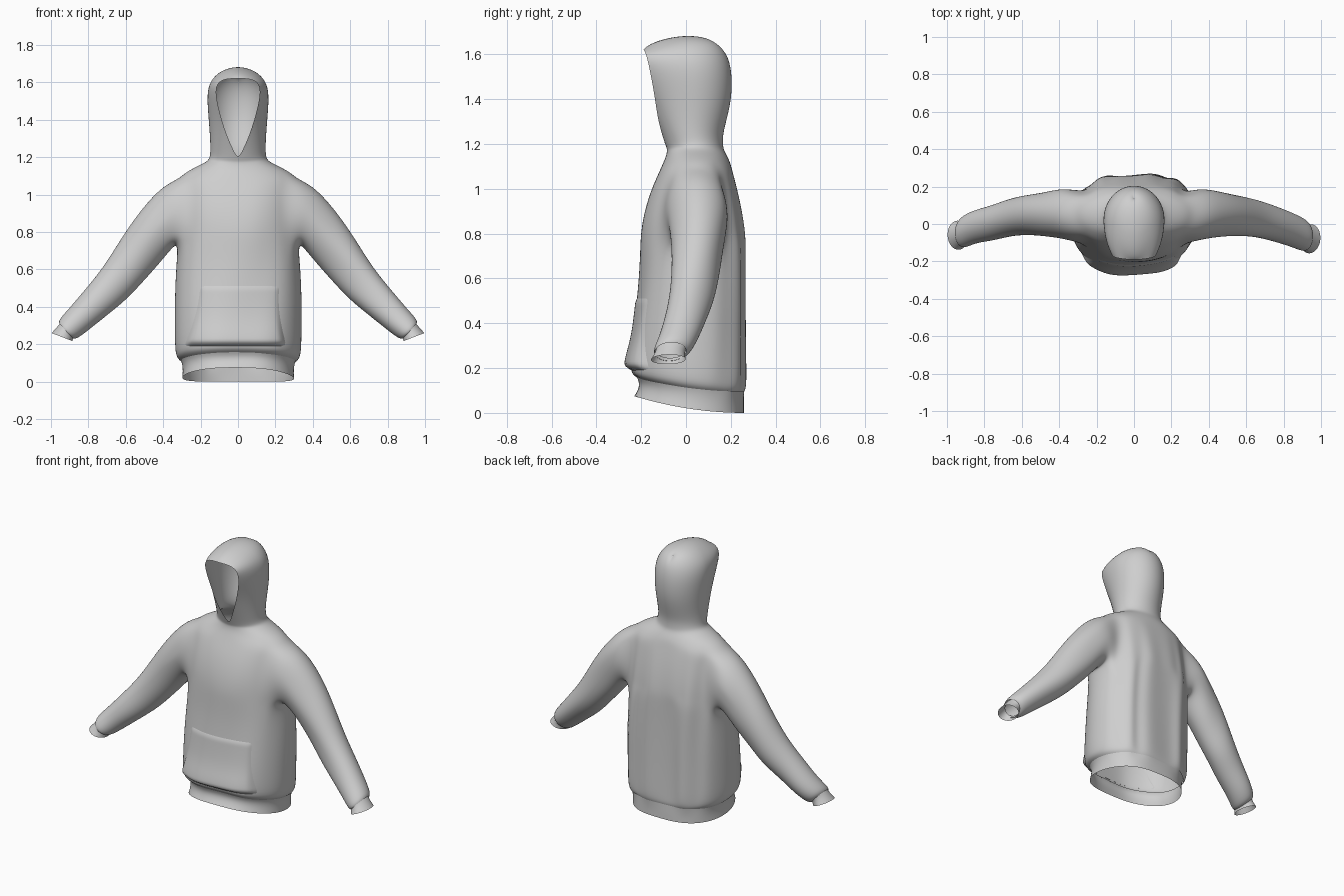
import bpy, bmesh
from math import sin, cos, pi, atan2, asin, exp
from mathutils import Matrix, Vector
from mathutils.bvhtree import BVHTree

old = bpy.data.objects.get("Cube")
if old:
    bpy.data.objects.remove(old)

GREY = (0.62, 0.62, 0.62, 1)
fabric = bpy.data.materials.new("grey fabric")
fabric.use_nodes = True
fabric.diffuse_color = GREY
fabric.node_tree.nodes["Principled BSDF"].inputs["Base Color"].default_value = GREY

HALF = 20                 # columns from centre front to centre back
ARM = (6, 14)             # columns cut away for the armhole


def half_ring(zf, zb, width, front, back, opening=0, arch=0, boxy=(1, 1)):
    """Half of a horizontal cloth ring, centre front to centre back on +x."""
    mid = (front + back) / 2
    start = asin(min(opening / width, 0.95)) if width else 0
    pts = []
    for j in range(HALF + 1):
        t = start + (pi - start) * j / HALF
        c = cos(t)
        reach = (mid - front) / cos(start) if c > 0 else back - mid
        x = width * max(sin(t), 0) ** boxy[c < 0]
        if j == 0:
            x = opening
        if j == HALF:
            x = 0
        blend = 1 - ((1 + c) / 2) ** 2
        rise = arch * max(sin(pi * j / HALF), 0)
        pts.append(Vector((x, mid - reach * c, zf + (zb - zf) * blend + rise)))
    return pts


def skin(bm, rings, closed=False, skip=lambda i, j: False):
    """Join successive rings of vertices with quads."""
    n = len(rings[0])
    for i in range(len(rings) - 1):
        for j in range(n if closed else n - 1):
            k = (j + 1) % n
            if not skip(i, j):
                bm.faces.new((rings[i][j], rings[i][k], rings[i + 1][k], rings[i + 1][j]))


def add_ring(bm, pts):
    return [bm.verts.new(p) for p in pts]


def folds(p):
    """Soft hanging folds in the cloth, and the slight twist of the body and right arm."""
    x, y, z = p
    body = max(0, 1 - (abs(x) / 0.35) ** 4)
    fall = max(0, min(1, (1.1 - z) / 0.4)) * min(1, max(0, z - 0.05) / 0.1)
    twist = 0.06 * y * max(0, min(1, (0.8 - z) / 0.3)) if abs(x) < 0.36 else 0
    if y > 0.1:
        y += body * fall * (0.014 * cos(48 * (x - 0.09) + 0.8 * (z - 0.3)) - 0.004)
    elif y < -0.1:
        y += 0.005 * body * fall * sin(20 * x - 4 * z + 1)
    if abs(x) > 0.4:
        y += 0.005 * sin(22 * z + 14 * x) + max(0, -x - 0.5) * 0.05
    return Vector((x + twist, y, z))


def finish(name, bm, mirrored=True, levels=2):
    if mirrored:
        bmesh.ops.mirror(bm, geom=bm.verts[:] + bm.edges[:] + bm.faces[:],
                         matrix=Matrix.Identity(4), merge_dist=0.0005, axis='X')
        bmesh.ops.remove_doubles(bm, verts=bm.verts, dist=0.0005)
        for v in bm.verts:
            v.co = folds(v.co)
    bmesh.ops.recalc_face_normals(bm, faces=bm.faces)
    mesh = bpy.data.meshes.new(name)
    bm.to_mesh(mesh)
    mesh.materials.append(fabric)
    ob = bpy.data.objects.new(name, mesh)
    bpy.context.collection.objects.link(ob)
    for poly in mesh.polygons:
        poly.use_smooth = True
    sub = ob.modifiers.new("smooth cloth", 'SUBSURF')
    sub.levels = sub.render_levels = levels
    return ob


# Body: front height, back height, half width, front y, back y
torso = [(.155, .095, .308, -.215, .262), (.172, .11, .326, -.238, .268),
         (.20, .15, .338, -.25, .272), (.33, .30, .339, -.238, .27),
         (.48, .46, .339, -.22, .27), (.62, .61, .332, -.206, .27), (.74, .74, .318, -.202, .27)]
chest = [(.74 + .34 * s, .74 + .34 * s, .318 - .012 * s, -.202 + .084 * s ** 2, .27 - .062 * s ** 1.6)
         for s in (k / 6 for k in range(1, 7))]
shoulder = [(1.12, 1.12, .278, -.1, .197), (1.15, 1.15, .222, -.088, .182),
            (1.175, 1.175, .168, -.084, .168), (1.185, 1.2, .15, -.088, .165)]
# Hood: the sixth value is the half width of the face opening, the seventh the arch
hood = [(1.245, 1.245, .148, -.108, .165, .028), (1.31, 1.31, .15, -.125, .182, .058),
        (1.4, 1.4, .157, -.138, .203, .088), (1.5, 1.5, .165, -.155, .206, .114),
        (1.57, 1.57, .161, -.17, .194, .12), (1.605, 1.61, .14, -.18, .175, .1, .012),
        (1.618, 1.632, .09, -.188, .15, .055, .038), (1.62, 1.64, 0, -.192, .125, 0, .053)]

bm = bmesh.new()
rings = [add_ring(bm, half_ring(*r, boxy=(.74, .64))) for r in torso]
rings += [add_ring(bm, half_ring(*r, boxy=(.78, .72))) for r in chest]
rings += [add_ring(bm, half_ring(*r)) for r in shoulder + hood]
low, high = len(torso) - 1, len(torso) + len(chest) - 1
skin(bm, rings, skip=lambda i, j: low <= i < high and ARM[0] <= j < ARM[1])

# Sleeve: upper x, z, lower x, z, centre y, half depth
sleeve = [(.36, 1.082, .322, .755, .05, .152), (.43, 1.02, .36, .705, .055, .132),
          (.53, .905, .43, .62, .055, .117), (.62, .775, .52, .52, .045, .106),
          (.72, .61, .60, .435, .025, .1), (.82, .49, .70, .355, -.005, .093),
          (.90, .395, .80, .275, -.035, .088), (.955, .335, .865, .225, -.062, .085),
          (.958, .315, .885, .232, -.07, .07)]
cuff = [(.945, .32, .88, .245, -.067, .068), (.965, .295, .88, .235, -.072, .066),
        (.997, .26, .885, .217, -.077, .078)]


def sleeve_ring(angles, ux, uz, lx, lz, y, depth):
    top, bottom = Vector((ux, y, uz)), Vector((lx, y, lz))
    return [(top + bottom) / 2 + (top - bottom) / 2 * sin(a) + Vector((0, depth * cos(a), 0)) for a in angles]


hole = [rings[i][j] for i in range(low, high + 1) for j in range(ARM[0], ARM[1] + 1)
        if i in (low, high) or j in ARM]


def around(v):
    return atan2((v.co.z - .91) / .17, (v.co.y - .04) / .14)


hole.sort(key=around)
angles = [around(v) for v in hole]
even = [-pi + 2 * pi * k / len(hole) for k in range(len(hole))]
shift = sum(a - e for a, e in zip(angles, even)) / len(hole)
even = [e + shift for e in even]
halfway = [(a + e) / 2 for a, e in zip(angles, even)]
arm_rings = [hole, add_ring(bm, sleeve_ring(halfway, *sleeve[0]))]
arm_rings += [add_ring(bm, sleeve_ring(even, *r)) for r in sleeve[1:]]
skin(bm, arm_rings, closed=True)
# Relax the cloth where sleeve and body meet
for _ in range(3):
    bmesh.ops.smooth_vert(bm, verts=hole + arm_rings[1], factor=0.5,
                          use_axis_x=True, use_axis_y=True, use_axis_z=True)
body = finish("hooded_body", bm)

# Ribbed cuffs
bm = bmesh.new()
skin(bm, [add_ring(bm, sleeve_ring(even, *r)) for r in cuff], closed=True)
finish("cuffs", bm)

# Waistband, lower at the back
bm = bmesh.new()
band = [(.165, .108, .31, -.222, .262), (.135, .08, .3, -.208, .26),
        (.105, .04, .296, -.214, .259), (.075, 0, .299, -.232, .26)]
skin(bm, [add_ring(bm, half_ring(*r, boxy=(.78, .7))) for r in band])
finish("waistband", bm)

# Front pocket: a padded panel laid over the body, wider at the bottom
bpy.context.view_layer.update()
tree = BVHTree.FromObject(body, bpy.context.evaluated_depsgraph_get())
bm = bmesh.new()
rows, cols = 16, 24
panel = []
for i in range(rows + 1):
    v = i / rows
    z = .188 + .33 * v
    half = .218 + .058 * (1 - v) ** 1.2 - .012 * sin(pi * v)
    middle = .025 * v - .015
    line = []
    for j in range(cols + 1):
        u = 2 * j / cols - 1
        x = half * u + middle
        hit = tree.ray_cast(Vector((x, -1, z)), Vector((0, 1, 0)))[0]
        edge = i in (0, rows) or j in (0, cols)
        puff = -.003 if edge else .006 + .026 * exp(-(v / .35) ** 2)
        line.append(bm.verts.new((x, hit.y - puff, z)))
    panel.append(line)
skin(bm, panel)
finish("front_pocket", bm, mirrored=False, levels=1)
